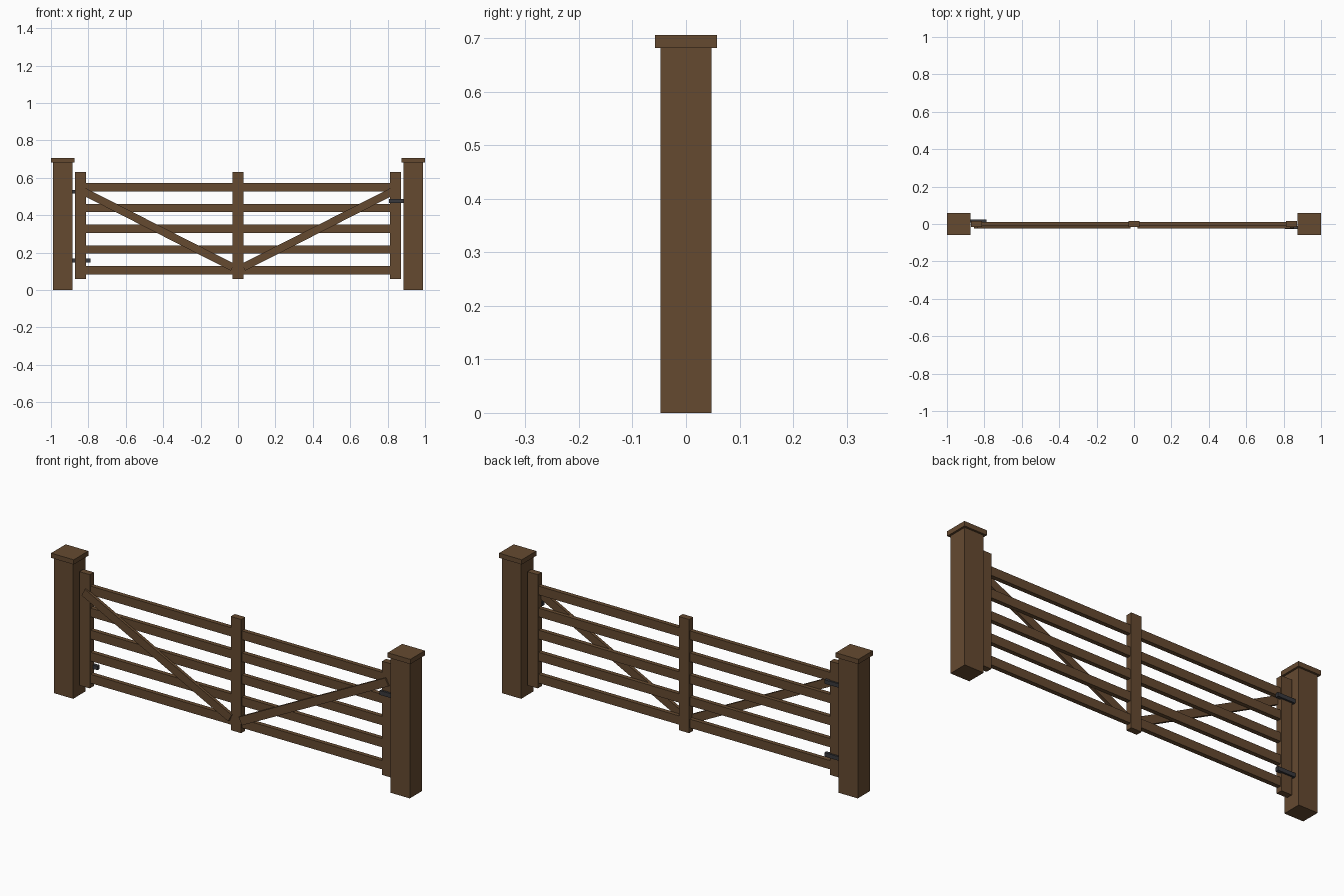
import bpy
from math import atan2, hypot

if "Cube" in bpy.data.objects:
    bpy.data.objects.remove(bpy.data.objects["Cube"])


def material(name, rgb):
    m = bpy.data.materials.new(name)
    m.diffuse_color = (*rgb, 1)
    m.use_nodes = True
    m.node_tree.nodes["Principled BSDF"].inputs["Base Color"].default_value = m.diffuse_color
    return m


WOOD = material("brown_wood", (0.13, 0.068, 0.03))
IRON = material("dark_iron", (0.04, 0.04, 0.045))


def box(name, x, y, z, mat=WOOD):
    """Box from (min, max) ranges on each axis."""
    bpy.ops.mesh.primitive_cube_add(size=1, location=[sum(r) / 2 for r in (x, y, z)])
    o = bpy.context.object
    o.name = name
    o.scale = [r[1] - r[0] for r in (x, y, z)]
    o.data.materials.append(mat)
    return o


def beam(name, a, b, y, width):
    """Board running between two (x, z) points."""
    dx, dz = b[0] - a[0], b[1] - a[1]
    length = hypot(dx, dz)
    mx, mz = (a[0] + b[0]) / 2, (a[1] + b[1]) / 2
    o = box(name, (mx - length / 2, mx + length / 2), y, (mz - width / 2, mz + width / 2))
    o.rotation_euler.y = -atan2(dz, dx)
    return o


for side, s in (("left", -1), ("right", 1)):
    # gate post with its flat cap
    c = s * 0.937
    box(f"{side}_post", (c - 0.053, c + 0.053), (-0.048, 0.048), (0, 0.682))
    box(f"{side}_post_cap", (c - 0.063, c + 0.063), (-0.058, 0.058), (0.682, 0.706))
    # diagonal brace on the front face
    beam(f"{side}_brace", (s * 0.845, 0.537), (s * 0.029, 0.122), (-0.024, -0.008), 0.041)

# upright stiles
for name, x in (("left_stile", -0.843), ("middle_stile", 0), ("right_stile", 0.843)):
    box(name, (x - 0.029, x + 0.029), (-0.016, 0.016), (0.059, 0.631))

# five horizontal rails
for i in range(5):
    z = 0.106 + i * 0.111
    box(f"rail_{i + 1}", (-0.82, 0.82), (-0.011, 0.011), (z - 0.022, z + 0.022))

# strap hinges on the back of the left stile
for name, z in (("lower_hinge", 0.158), ("upper_hinge", 0.525)):
    box(name, (-0.89, -0.788), (0.008, 0.025), (z - 0.01, z + 0.01), IRON)

# latch on the front of the right stile
box("latch", (0.807, 0.889), (-0.026, -0.012), (0.464, 0.486), IRON)
